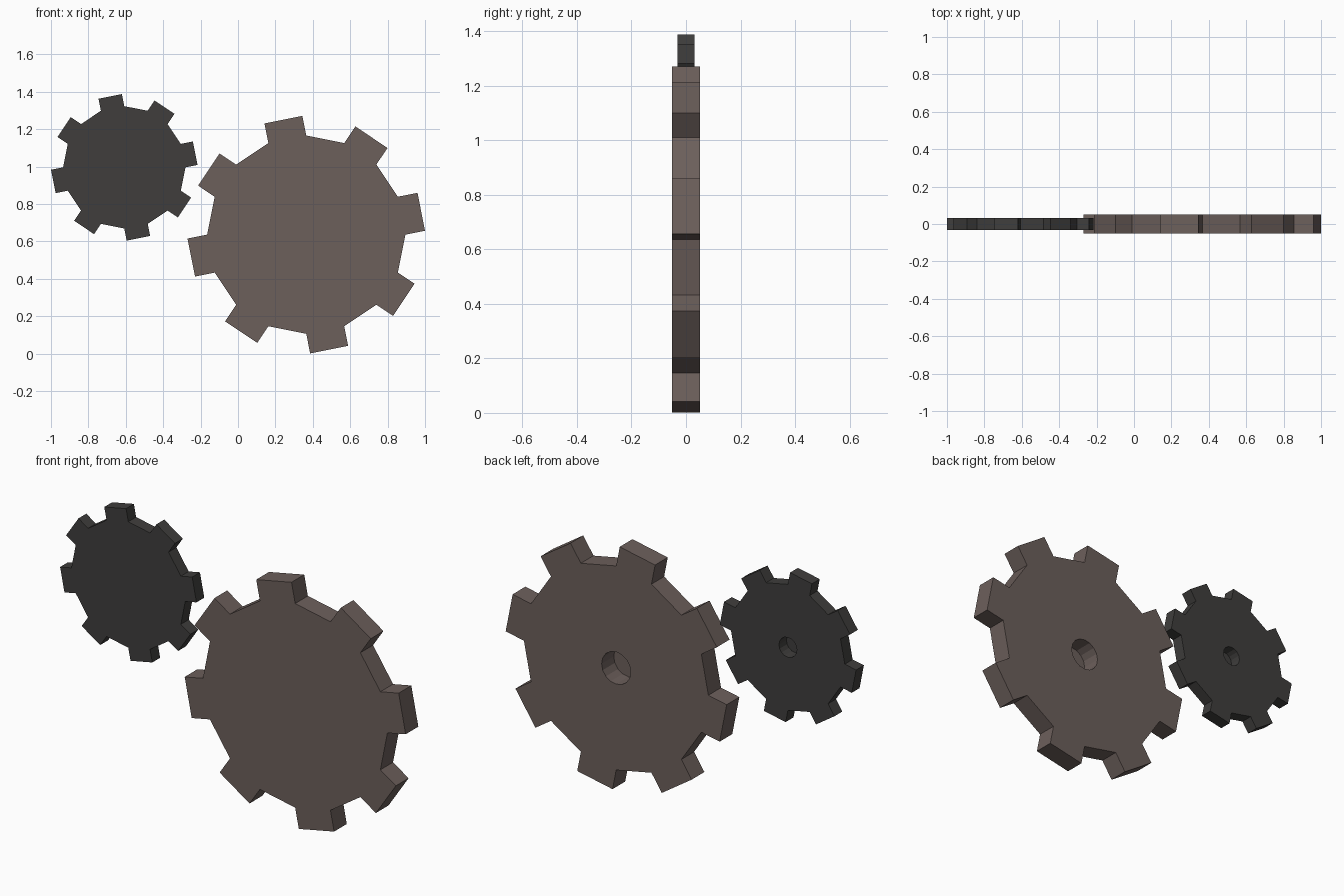
import bpy, bmesh
from math import pi, sin, cos, atan2, radians
from mathutils import Matrix

if "Cube" in bpy.data.objects:
    bpy.data.objects.remove(bpy.data.objects["Cube"])


def make_gear(name, x, z, scale, color):
    R, THICK, TOOTH, HOLE = 0.53, 0.104, 0.107, 0.075
    bm = bmesh.new()
    # 16-sided disc body
    bmesh.ops.create_cone(bm, cap_ends=True, segments=16, radius1=R, radius2=R, depth=THICK)
    bm.normal_update()

    # eight teeth pulled out of every other rim face
    step = pi / 8
    rim = [f for f in bm.faces if abs(f.normal.z) < 0.5
           and round((atan2(f.normal.y, f.normal.x) - step / 2) / step) % 2 == 0]
    for f in bmesh.ops.extrude_discrete_faces(bm, faces=rim)["faces"]:
        f.normal_update()
        bmesh.ops.translate(bm, verts=f.verts, vec=f.normal * TOOTH)

    # blind axle hole sunk into the back
    back = min((f for f in bm.faces if len(f.verts) == 16),
               key=lambda f: f.calc_center_median().z)
    bmesh.ops.inset_region(bm, faces=[back], thickness=(R - HOLE) * cos(step / 2))
    floor = bmesh.ops.extrude_discrete_faces(bm, faces=[back])["faces"][0]
    bmesh.ops.translate(bm, verts=floor.verts, vec=(0, 0, THICK * 0.96))

    # stand the gear upright, front towards -y
    bm.transform(Matrix.Scale(scale, 4) @ Matrix.Rotation(radians(90), 4, 'X'))
    bm.normal_update()
    mesh = bpy.data.meshes.new(name)
    bm.to_mesh(mesh)
    bm.free()
    mat = bpy.data.materials.new(name + "_metal")
    mat.diffuse_color = color
    mat.use_nodes = True
    mat.node_tree.nodes["Principled BSDF"].inputs["Base Color"].default_value = mat.diffuse_color
    mesh.materials.append(mat)
    obj = bpy.data.objects.new(name, mesh)
    obj.location = (x, 0, z)
    bpy.context.collection.objects.link(obj)


make_gear("large_gear", 0.365, 0.636, 1.0, (0.15, 0.115, 0.105, 1))
make_gear("small_gear", -0.608, 0.996, 0.617, (0.05, 0.048, 0.046, 1))
